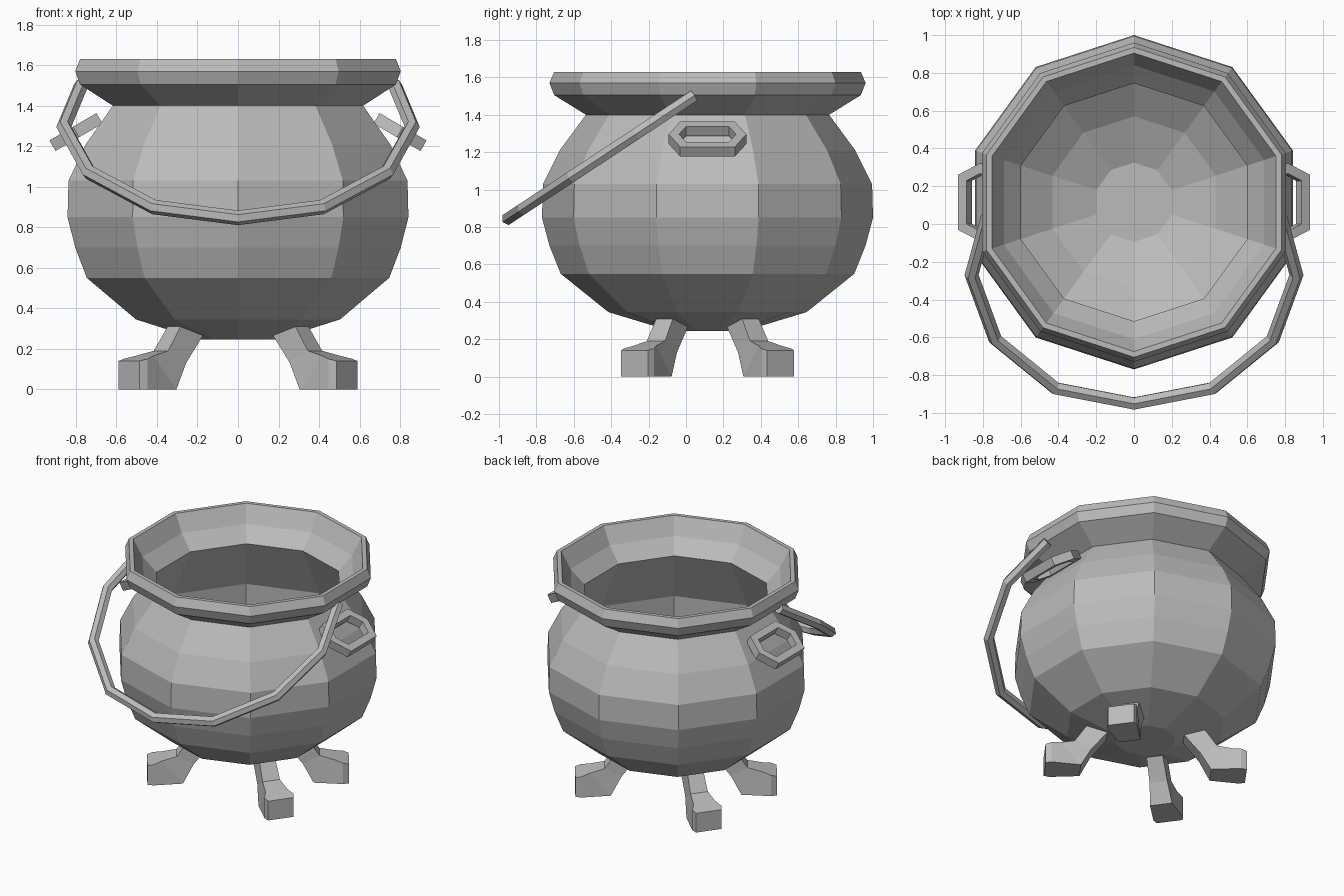
import bpy, bmesh, math
from mathutils import Vector, Matrix

cube = bpy.data.objects.get("Cube")
if cube:
    bpy.data.objects.remove(cube, do_unlink=True)

CENTRE_Y = 0.115
SIDES = 10

iron = bpy.data.materials.new("grey iron")
iron.use_nodes = True
IRON = (0.5, 0.5, 0.5, 1)
iron.diffuse_color = IRON
iron.node_tree.nodes["Principled BSDF"].inputs["Base Color"].default_value = IRON


def skin(name, rings, loop=False):
    """Bridge equal-sized rings of points into a solid, capped unless looped."""
    bm = bmesh.new()
    rows = [[bm.verts.new(p) for p in ring] for ring in rings]
    n = len(rows[0])
    pairs = list(zip(rows, rows[1:]))
    if loop:
        pairs.append((rows[-1], rows[0]))
    else:
        bm.faces.new(rows[0])
        bm.faces.new(rows[-1])
    for a, b in pairs:
        for i in range(n):
            j = (i + 1) % n
            bm.faces.new((a[i], a[j], b[j], b[i]))
    bmesh.ops.recalc_face_normals(bm, faces=bm.faces)
    mesh = bpy.data.meshes.new(name)
    bm.to_mesh(mesh)
    bm.free()
    mesh.materials.append(iron)
    obj = bpy.data.objects.new(name, mesh)
    bpy.context.collection.objects.link(obj)
    return obj


def sweep(name, path, normal, section, loop=False):
    """Carry a section along a flat path with mitred corners."""
    path = [Vector(p) for p in path]
    normal = Vector(normal).normalized()
    n = len(path)
    rings = []
    for i, p in enumerate(path):
        before = path[i - 1] if loop or i > 0 else None
        after = path[(i + 1) % n] if loop or i < n - 1 else None
        t1 = (p - before).normalized() if before else (after - p).normalized()
        t2 = (after - p).normalized() if after else t1
        tangent = (t1 + t2).normalized()
        side = normal.cross(tangent) / tangent.dot(t1)
        rings.append([p + side * a + normal * b for a, b in section])
    return skin(name, rings, loop)


# Pot: one lathed profile, up the outside, over the rim and down the inside
profile = [
    (0.20, 0.245), (0.53, 0.345), (0.785, 0.55), (0.845, 0.70), (0.885, 0.85),
    (0.88, 1.03), (0.79, 1.21), (0.65, 1.40), (0.82, 1.505), (0.845, 1.57),
    (0.82, 1.63), (0.79, 1.63), (0.725, 1.51), (0.63, 1.41), (0.73, 1.21),
    (0.82, 1.03), (0.825, 0.85), (0.79, 0.72), (0.73, 0.59), (0.455, 0.40),
    (0.21, 0.30),
]
angles = [math.pi / 2 + math.tau * i / SIDES for i in range(SIDES)]
skin("pot", [[(r * math.cos(a), CENTRE_Y + r * math.sin(a), z) for a in angles]
             for r, z in profile])

# Feet: splayed out under four of the pot's sides
# Stations: underside (reach, height), topside (reach, height), half width
stations = [
    ((0.25, 0.27), (0.39, 0.31), 0.055),
    ((0.36, 0.13), (0.47, 0.19), 0.06),
    ((0.43, 0.0), (0.57, 0.165), 0.075),
    ((0.625, 0.0), (0.625, 0.15), 0.10),
    ((0.664, 0.0), (0.664, 0.14), 0.088),
]
for label, degrees in (("back_left", 36), ("back_right", 144),
                       ("front_right", 216), ("front_left", 324)):
    foot = skin(label + "_foot", [
        [(u[0], -w, u[1]), (u[0], w, u[1]), (t[0], w, t[1]), (t[0], -w, t[1])]
        for u, t, w in stations])
    foot.data.transform(Matrix.Translation((0, CENTRE_Y, 0))
                        @ Matrix.Rotation(math.radians(degrees), 4, "Z"))

# Side lugs: stretched hexagonal rings tilted down and outward
hexagon = [(0.11, 0.13), (0, 0.18), (-0.11, 0.13),
           (-0.11, -0.13), (0, -0.18), (0.11, -0.13)]
square = [(-0.025, -0.03), (0.025, -0.03), (0.025, 0.03), (-0.025, 0.03)]
for label, s in (("left", 1), ("right", -1)):
    slope = Vector((s * 0.86, 0, -0.5))
    middle = Vector((s * 0.80, CENTRE_Y, 1.27))
    sweep(label + "_lug", [middle + slope * u + Vector((0, v, 0)) for u, v in hexagon],
          (s * 0.5, 0, 0.86), square, loop=True)

# Carrying handle: half hoop hanging forward from beneath the rim
half = [(0.775, 0.04), (0.86, -0.27), (0.735, -0.61), (0.415, -0.87)]
hoop = half + [(0, -0.95)] + [(-x, y) for x, y in reversed(half)]
tube = [(0.036 * math.cos(math.tau * k / 6), 0.036 * math.sin(math.tau * k / 6))
        for k in range(6)]
sweep("handle", [(x, y, 1.50 + 0.66 * (y - 0.04)) for x, y in hoop],
      (0, -0.66, 1), tube)
